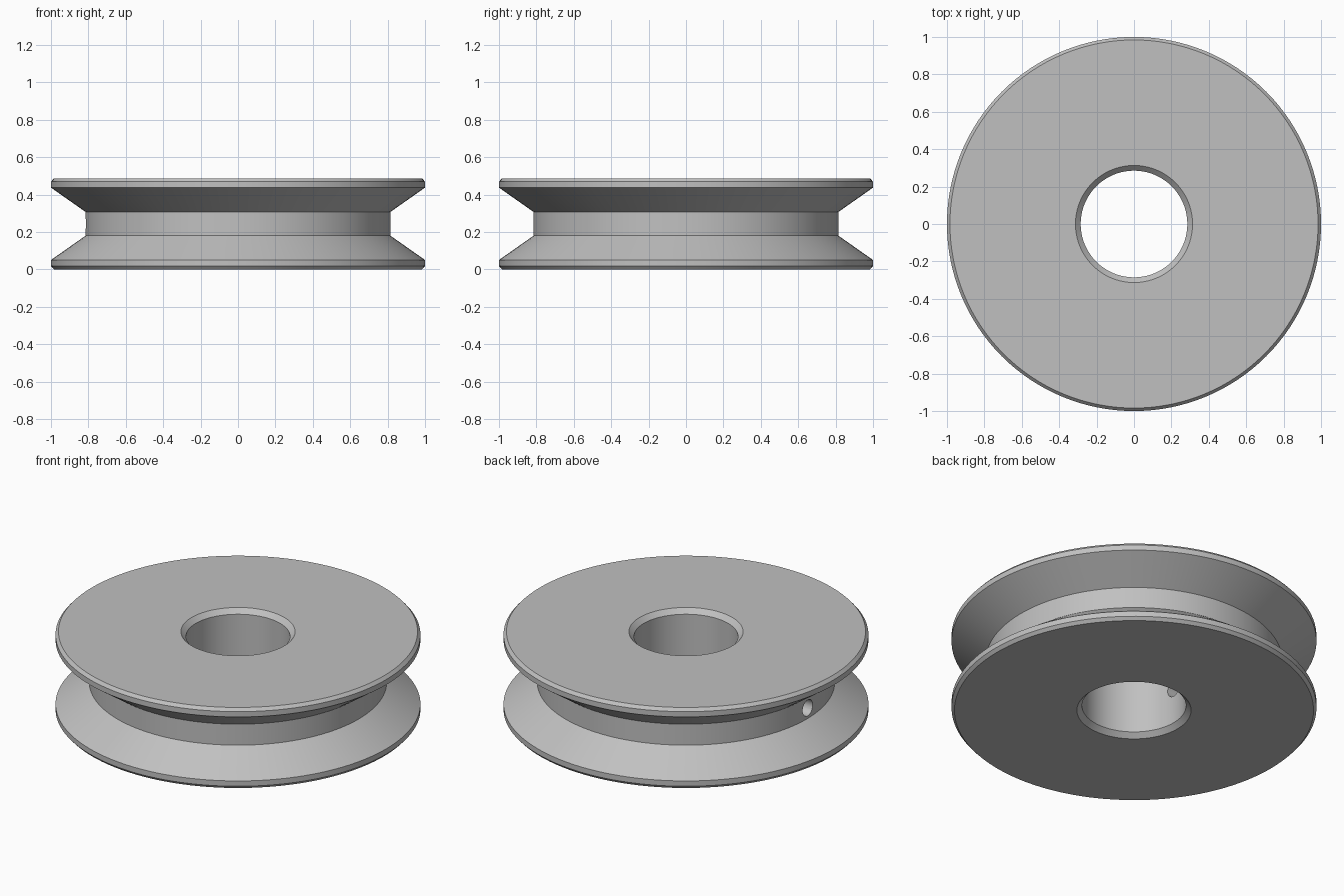
import bpy, bmesh, math
from mathutils import Matrix

cube = bpy.data.objects.get("Cube")
if cube:
    bpy.data.objects.remove(cube, do_unlink=True)

HEIGHT = 0.487
SEGMENTS = 128

# Flat grey metal
grey = bpy.data.materials.new("grey_metal")
grey.use_nodes = True
colour = (0.53, 0.53, 0.53, 1)
grey.diffuse_color = colour
grey.node_tree.nodes["Principled BSDF"].inputs["Base Color"].default_value = colour


def make_object(name, bm):
    bmesh.ops.recalc_face_normals(bm, faces=bm.faces)
    mesh = bpy.data.meshes.new(name)
    bm.to_mesh(mesh)
    bm.free()
    mesh.materials.append(grey)
    obj = bpy.data.objects.new(name, mesh)
    bpy.context.collection.objects.link(obj)
    return obj


# Lower half of the wheel section (radius, height), mirrored to a closed loop
lower = [(0.285, 0.028), (0.313, 0), (0.984, 0), (1, 0.018), (1, 0.05), (0.815, 0.18)]
section = lower + [(r, HEIGHT - z) for r, z in reversed(lower)]

# Grooved wheel: revolve the section around z
bm = bmesh.new()
rings = []
for i in range(SEGMENTS):
    a = 2 * math.pi * i / SEGMENTS
    rings.append([bm.verts.new((r * math.cos(a), r * math.sin(a), z)) for r, z in section])
for i in range(SEGMENTS):
    here, there = rings[i], rings[(i + 1) % SEGMENTS]
    for j in range(len(section)):
        k = (j + 1) % len(section)
        bm.faces.new((here[j], there[j], there[k], here[k]))
wheel = make_object("grooved_wheel", bm)

# Radial hole from the groove floor into the bore
bm = bmesh.new()
place = Matrix.Translation((-0.55, 0, HEIGHT / 2)) @ Matrix.Rotation(math.pi / 2, 4, 'Y')
bmesh.ops.create_cone(bm, cap_ends=True, segments=32, radius1=0.048, radius2=0.048,
                      depth=0.9, matrix=place)
cutter = make_object("radial_hole_cutter", bm)
cutter.hide_render = True

cut = wheel.modifiers.new("radial_hole", 'BOOLEAN')
cut.operation = 'DIFFERENCE'
cut.solver = 'EXACT'
cut.object = cutter

bpy.ops.object.select_all(action='DESELECT')
wheel.select_set(True)
bpy.context.view_layer.objects.active = wheel
bpy.ops.object.modifier_apply(modifier=cut.name)
bpy.data.objects.remove(cutter, do_unlink=True)
bpy.ops.object.shade_smooth_by_angle(angle=math.radians(25))
